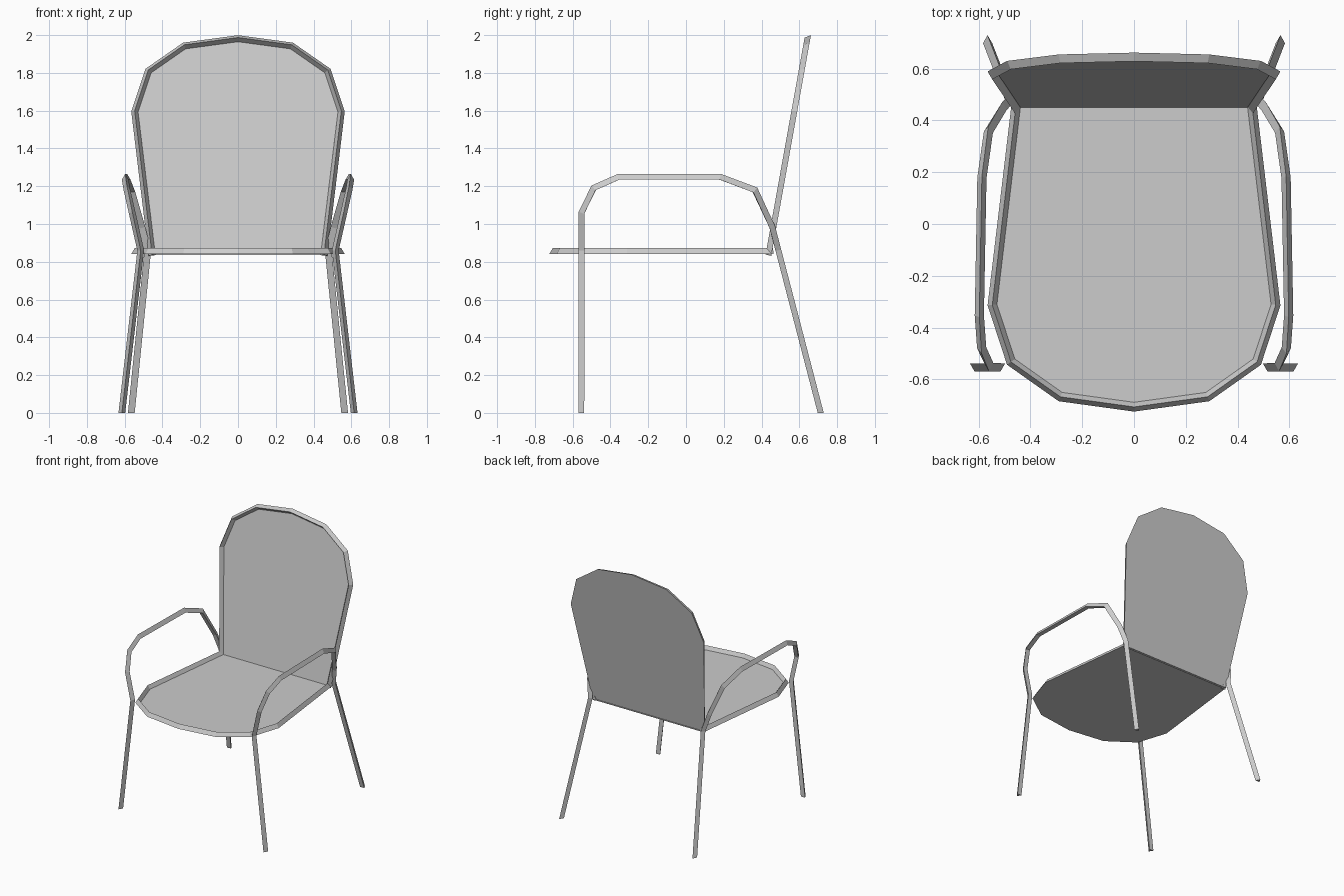
import bpy, bmesh, math
from mathutils import Vector, Matrix

if "Cube" in bpy.data.objects:
    bpy.data.objects.remove(bpy.data.objects["Cube"], do_unlink=True)

grey = bpy.data.materials.new("grey_metal")
grey.use_nodes = True
colour = (0.605, 0.605, 0.605, 1)
grey.diffuse_color = colour
grey.node_tree.nodes["Principled BSDF"].inputs["Base Color"].default_value = colour

R = 0.0205          # radius of the three-sided tube
X, Z = Vector((1, 0, 0)), Vector((0, 0, 1))


def add_object(name, bm, matrix=Matrix()):
    bmesh.ops.recalc_face_normals(bm, faces=bm.faces)
    mesh = bpy.data.meshes.new(name)
    bm.to_mesh(mesh)
    bm.free()
    mesh.materials.append(grey)
    obj = bpy.data.objects.new(name, mesh)
    obj.matrix_world = matrix
    bpy.context.collection.objects.link(obj)


def tube(name, path, ridge_dir, matrix=Matrix(), flat_feet=False):
    """Sweep a triangle along a path; ridge_dir gives the ridge side for a tangent."""
    path = [Vector(p) for p in path]
    last = len(path) - 1
    bm = bmesh.new()
    rings = []
    for i, p in enumerate(path):
        t_in = (p - path[max(i - 1, 0)]).normalized()
        t_out = (path[min(i + 1, last)] - p).normalized()
        t = (t_in + t_out).normalized()
        bend = (t_out - t_in).normalized()
        mitre = 1 / max(t.dot(t_in), t.dot(t_out)) - 1
        ridge = ridge_dir(t)
        ridge = (ridge - t * ridge.dot(t)).normalized()
        side = t.cross(ridge)
        ring = []
        for k in range(3):
            a = k * math.tau / 3
            offset = R * (ridge * math.cos(a) + side * math.sin(a))
            c = p + offset + bend * offset.dot(bend) * mitre
            if flat_feet and i in (0, last):
                c -= t * (c.z / t.z)        # cut the foot level with the floor
            ring.append(bm.verts.new(c))
        rings.append(ring)
    for a, b in zip(rings, rings[1:]):
        for k in range(3):
            n = (k + 1) % 3
            bm.faces.new((a[k], a[n], b[n], b[k]))
    bm.faces.new(rings[0])
    bm.faces.new(rings[-1])
    corners = [[v.co.copy() for v in ring] for ring in rings]
    add_object(name, bm, matrix)
    return corners


def panel(name, outline, matrix, depth=0.004):
    """Thin flat sheet filling the frame, flush with the frame's flat side."""
    bm = bmesh.new()
    face = bm.faces.new([bm.verts.new(c) for c in outline])
    new = bmesh.ops.extrude_face_region(bm, geom=[face])["geom"]
    bmesh.ops.translate(bm, vec=(0, 0, depth),
                        verts=[g for g in new if isinstance(g, bmesh.types.BMVert)])
    add_object(name, bm, matrix)


# Shared outline of seat and backrest: half width, distance from the hinge
half = [(0.455, -0.008), (0.547, 0.765), (0.475, 0.985), (0.284, 1.12)]
outline = [(x, -d, R / 2) for x, d in half] + [(0, -1.159, R / 2)]
outline += [(-x, -d, R / 2) for x, d in reversed(half)]

# Seat lies flat, backrest is the same frame turned round and tipped up
hinge = Matrix.Translation((0, 0.453, 0.841))
tipped = hinge @ Matrix.Rotation(math.radians(79.8), 4, 'X') @ Matrix.Rotation(math.pi, 4, 'Z')
for part, matrix in (("seat", hinge), ("backrest", tipped)):
    rings = tube(part + "_frame", outline, lambda t: Z, matrix)
    # choose the inner corner of each flat side
    inner = [min(r[1:], key=lambda c: abs(c.x) + abs(c.y)) for r in rings]
    panel(part + "_panel", inner, matrix)

# Front leg, armrest and back leg bent from one tube, on each side
arch = [(0.615, -0.549, 0), (0.515, -0.548, 0.86), (0.56, -0.548, 1.06),
        (0.588, -0.485, 1.188), (0.597, -0.355, 1.245), (0.587, 0.18, 1.245),
        (0.562, 0.362, 1.177), (0.508, 0.452, 0.983), (0.478, 0.484, 0.86),
        (0.565, 0.708, 0)]
for side, s in (("left", 1), ("right", -1)):
    tube(side + "_leg_and_arm", [(s * x, y, z) for x, y, z in arch],
         lambda t: X.cross(t), flat_feet=True)
